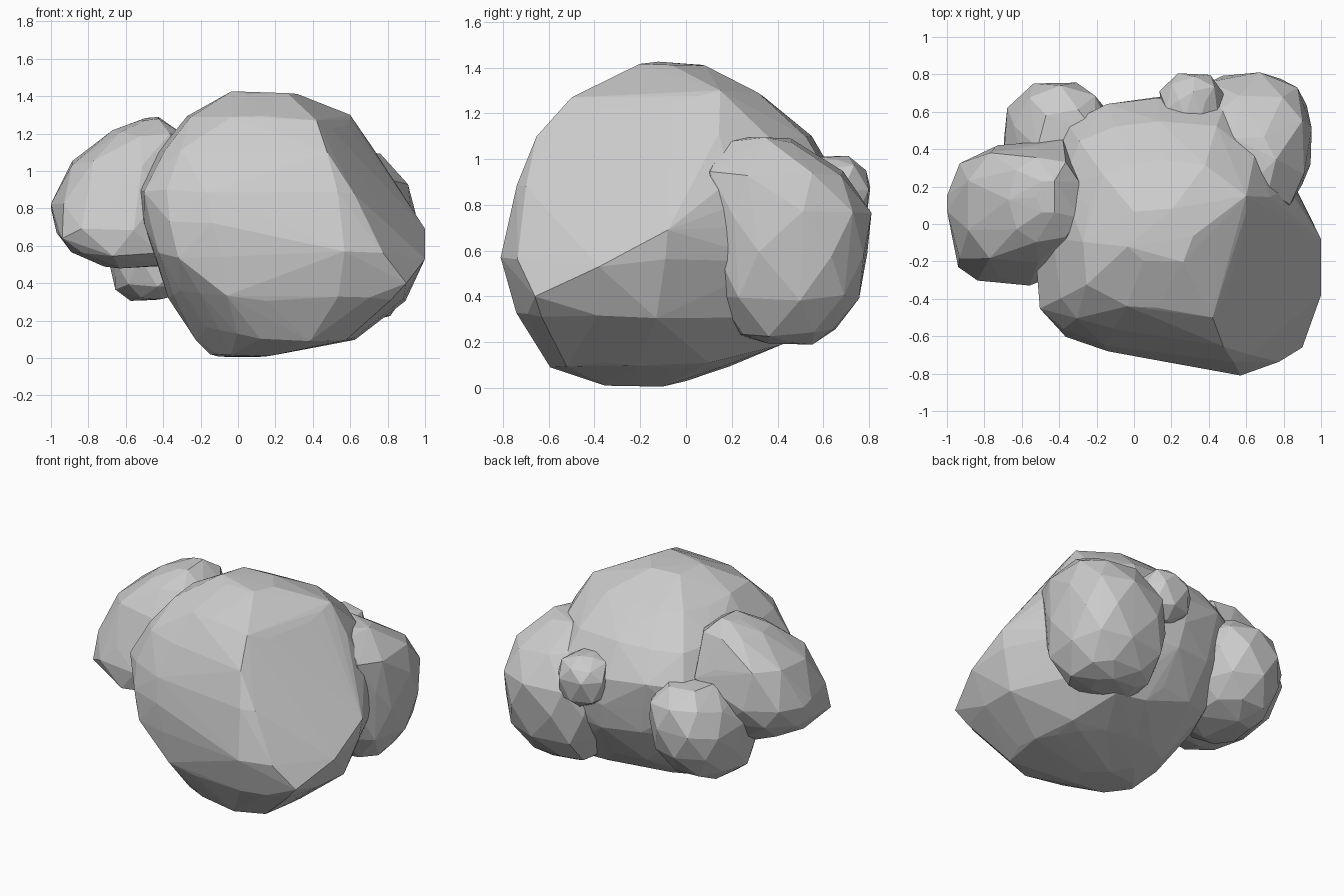
import bpy, bmesh, math, random
from mathutils import Vector

if "Cube" in bpy.data.objects:
    bpy.data.objects.remove(bpy.data.objects["Cube"])
random.seed(4)


def hull_object(name, points):
    """Faceted boulder: convex hull around a point cloud."""
    bm = bmesh.new()
    for p in points:
        bm.verts.new(p)
    res = bmesh.ops.convex_hull(bm, input=bm.verts)
    junk = {g for g in res["geom_interior"] + res["geom_unused"]
            if isinstance(g, bmesh.types.BMVert)}
    bmesh.ops.delete(bm, geom=list(junk), context='VERTS')
    bmesh.ops.recalc_face_normals(bm, faces=bm.faces)
    me = bpy.data.meshes.new(name)
    bm.to_mesh(me)
    bm.free()
    ob = bpy.data.objects.new(name, me)
    bpy.context.collection.objects.link(ob)
    return ob


def round_plan(n, power=0.9, turn=0.0):
    """Slightly boxed unit circle."""
    pts = []
    for i in range(n):
        a = 2 * math.pi * i / n + turn
        c, s = math.cos(a), math.sin(a)
        pts.append((math.copysign(abs(c) ** power, c), math.copysign(abs(s) ** power, s)))
    return pts


def rings(levels, plan, jitter, stagger=True):
    """Fit the plan into each level's box (z, xmin, xmax, ymin, ymax)."""
    pts = []
    for k, (z, x0, x1, y0, y1) in enumerate(levels):
        end = k in (0, len(levels) - 1)
        for i, (u, v) in enumerate(plan):
            if end and i % 3 or stagger and not end and (i + k) % 2:
                continue
            s = random.uniform(1 - jitter, 1 + jitter * .3)
            sink = random.uniform(0, jitter) * (1 if k == 0 else -1)
            dz = sink if end else random.uniform(-jitter, jitter) * 0.6
            pts.append(Vector(((x0 + x1) / 2 + u * s * (x1 - x0) / 2,
                               (y0 + y1) / 2 + v * s * (y1 - y0) / 2, z + dz)))
    return pts


def flatten(points, normal, d, amount):
    """Press points lying beyond a plane back towards it."""
    n = Vector(normal)
    d /= n.length
    n.normalize()
    for p in points:
        over = p.dot(n) - d
        if over > 0:
            p -= n * over * amount


# Main boulder, with its lopsided plan
outline = [(-.52, -.35), (-.5, -.5), (-.38, -.62), (-.15, -.7), (.1, -.72), (.57, -.8),
           (.77, -.74), (.9, -.66), (.99, -.38), (.99, -.08), (.88, .17), (.76, .43),
           (.52, .63), (.15, .68), (-.13, .63), (-.36, .53), (-.49, .25), (-.53, -.1)]
plan = [((x - .235) / .765, (y + .08) / .73) for x, y in outline]
body = rings([(0, -.14, .22, -.37, -.1), (.1, -.24, .63, -.6, .18), (.32, -.38, .9, -.76, .5),
              (.55, -.46, .99, -.8, .62), (.72, -.51, .99, -.79, .66),
              (.9, -.53, .95, -.75, .66), (1.1, -.43, .84, -.66, .54),
              (1.28, -.27, .68, -.5, .33), (1.43, -.04, .32, -.22, .09)], plan, .025, False)

# Broken, nearly flat faces at the front right and lower front left
flatten(body, (.5445, -.177, .341), .75, .93)
flatten(body, (-.6, -.5, -.6), .18, .85)
# Ridge around the broken face, then the sloping underside at the back
body += [Vector(p) for p in [
    (.42, -.5, 1.27), (.62, -.7, .88), (.9, -.66, .4), (.6, .15, 1.3), (1, -.38, .53),
    (1, -.08, .69), (.57, -.81, .57), (.28, .45, .21), (.5, .42, .19), (.58, .1, .11),
    (0, 0, .03), (-.15, -.2, .02)]]
hull_object("main_boulder", body)

# Left lobe
hull_object("left_lobe", rings(
    [(.47, -.72, -.3, -.15, .2), (.56, -.89, -.3, -.31, .3), (.68, -.98, -.3, -.34, .38),
     (.82, -1, -.28, -.29, .43), (1.04, -.91, -.27, -.22, .42), (1.2, -.67, -.28, -.1, .36),
     (1.29, -.52, -.4, .05, .24)], round_plan(18, .8, .0), .03)
    + [Vector(p) for p in [(-1, .15, .8), (-.94, -.23, .64), (-.97, 0, .67), (-.38, .45, .95)]])

# Back left lobe
hull_object("back_left_lobe", rings(
    [(.3, -.58, -.38, .15, .5), (.38, -.66, -.22, .05, .64), (.52, -.7, -.14, .02, .75),
     (.68, -.71, -.12, .1, .78), (.83, -.64, -.12, .2, .74), (.94, -.52, -.2, .28, .62)],
    round_plan(18, .85, .2), .03))

# Back right lobe
hull_object("back_right_lobe", rings(
    [(.18, .4, .7, .34, .56), (.24, .34, .82, .22, .66), (.4, .28, .92, .12, .76),
     (.58, .26, .95, .09, .8), (.76, .3, .95, .08, .81), (.94, .4, .92, .06, .7),
     (1.1, .5, .76, .15, .48)], round_plan(18, .74, .1), .03))

# Small knob at the back
hull_object("back_knob", rings(
    [(.66, .24, .38, .56, .7), (.74, .15, .47, .5, .79), (.87, .13, .49, .48, .82),
     (.96, .17, .45, .5, .79), (1.02, .24, .38, .56, .71)], round_plan(14, .85, .15), .03))
